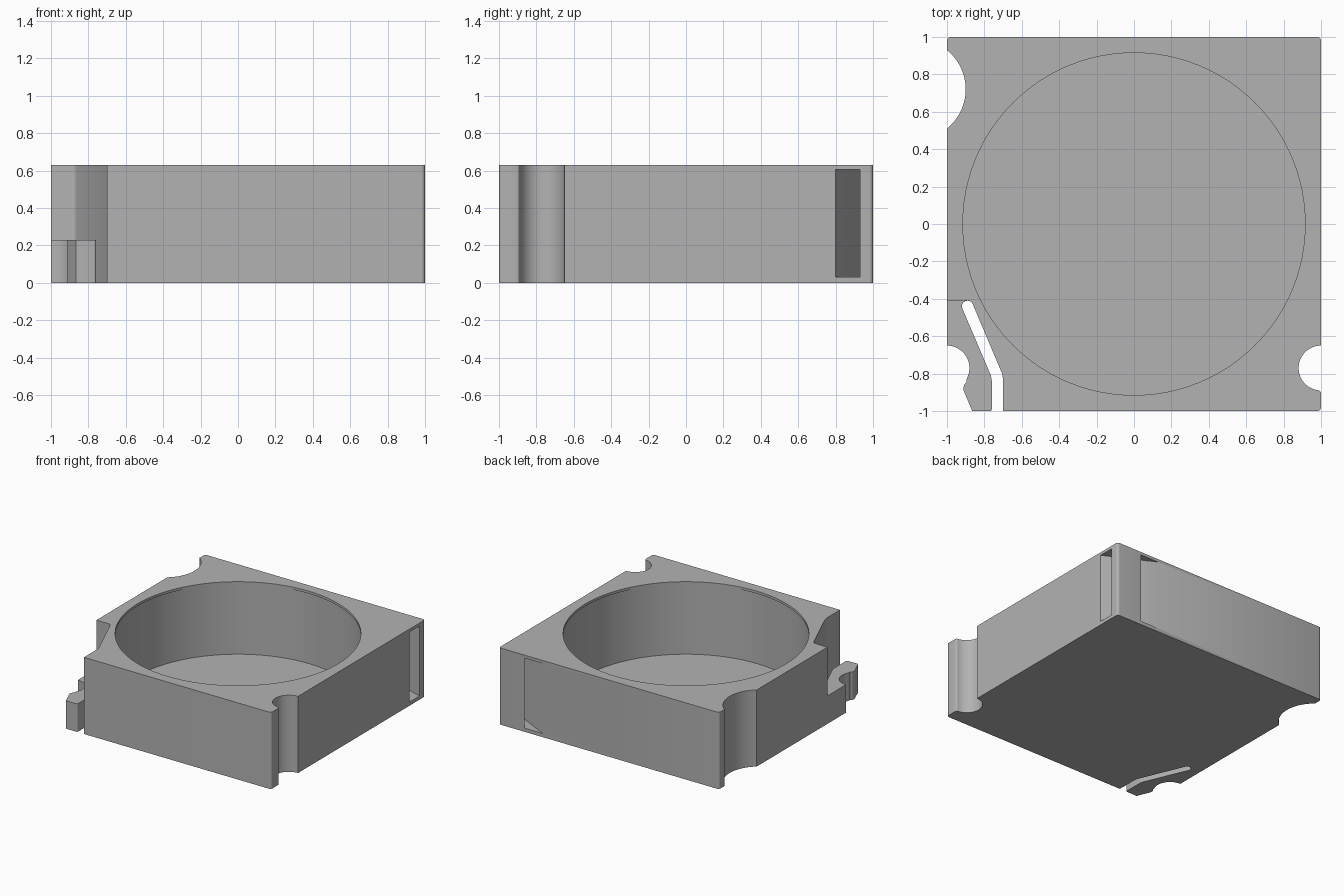
import bpy, bmesh
from math import cos, sin, radians

cube = bpy.data.objects.get("Cube")
if cube:
    bpy.data.objects.remove(cube, do_unlink=True)

HEIGHT, FLOOR = 0.63, 0.03

grey = bpy.data.materials.new("plain grey")
grey.use_nodes = True
grey.diffuse_color = (0.45, 0.45, 0.45, 1)
grey.node_tree.nodes["Principled BSDF"].inputs["Base Color"].default_value = grey.diffuse_color


def arc(cx, cy, r, start, end, steps=16):
    angles = [radians(start + (end - start) * i / steps) for i in range(steps + 1)]
    return [(cx + r * cos(a), cy + r * sin(a)) for a in angles]


def prism(name, outline, z0, z1):
    bm = bmesh.new()
    face = bm.faces.new([bm.verts.new((x, y, z0)) for x, y in outline])
    top = bmesh.ops.extrude_face_region(bm, geom=[face])["geom"]
    verts = [v for v in top if isinstance(v, bmesh.types.BMVert)]
    bmesh.ops.translate(bm, verts=verts, vec=(0, 0, z1 - z0))
    bmesh.ops.recalc_face_normals(bm, faces=bm.faces)
    mesh = bpy.data.meshes.new(name)
    bm.to_mesh(mesh)
    bm.free()
    mesh.materials.append(grey)
    obj = bpy.data.objects.new(name, mesh)
    bpy.context.collection.objects.link(obj)
    return obj


def combine(target, tool, operation):
    mod = target.modifiers.new(tool.name, "BOOLEAN")
    mod.object, mod.operation, mod.solver = tool, operation, "EXACT"
    bpy.context.view_layer.objects.active = target
    bpy.ops.object.modifier_apply(modifier=mod.name)
    bpy.data.objects.remove(tool, do_unlink=True)


# Housing outline, counter-clockwise from the front edge beside the clip
outline = [(-0.70, -1)]
outline += arc(0.98, -0.98, 0.02, -90, 0, 5)
outline += arc(0.985, -0.905, 0.015, 0, 90, 4)
outline += arc(1, -0.77, 0.12, 263, 90, 32)
outline += arc(0.98, 0.98, 0.02, 0, 90, 5)
outline += arc(-0.98, 0.98, 0.02, 90, 180, 5)
outline += arc(-1.17, 0.72, 0.27, 51, -51, 32)
outline += [(-1, -0.41)]
outline += arc(-0.89, -0.44, 0.03, 90, 23, 6)
outline += [(-0.705, -0.80), (-0.70, -0.83)]
housing = prism("housing", outline, 0, HEIGHT)

# Low spring clip at the front corner, joined to the housing at its back end
clip = [(-1, -0.38), (-0.89, -0.38)]
clip += arc(-0.89, -0.44, 0.03, 90, 203, 10)
clip += [(-0.765, -0.81), (-0.76, -0.84)]
clip += arc(-0.77, -0.99, 0.01, 0, -90, 4)
clip += [(-0.865, -1)]
clip += arc(-0.87, -0.88, 0.042, 200, 130, 8)
clip += arc(-1, -0.77, 0.12, -28, 90, 24)
combine(housing, prism("spring_clip", clip, 0, 0.23), "UNION")

# Round pocket, slightly wider beneath the thin rim
for name, radius, top in (("pocket_mouth", 0.915, 0.7), ("pocket", 0.924, 0.61)):
    circle = arc(0, 0, radius, 0, 360, 128)[:-1]
    combine(housing, prism(name, circle, FLOOR, top), "DIFFERENCE")

# Strap passage slanting through the rear corner
passage = [(1, 0.80), (1.1, 0.80), (1.1, 0.93), (1, 0.93),
           (0.77, 1), (0.77, 1.1), (0.60, 1.1), (0.60, 1)]
combine(housing, prism("strap_passage", passage, FLOOR, 0.605), "DIFFERENCE")

bpy.ops.object.select_all(action="DESELECT")
housing.select_set(True)
bpy.context.view_layer.objects.active = housing
bpy.ops.object.shade_smooth_by_angle(angle=radians(30))
